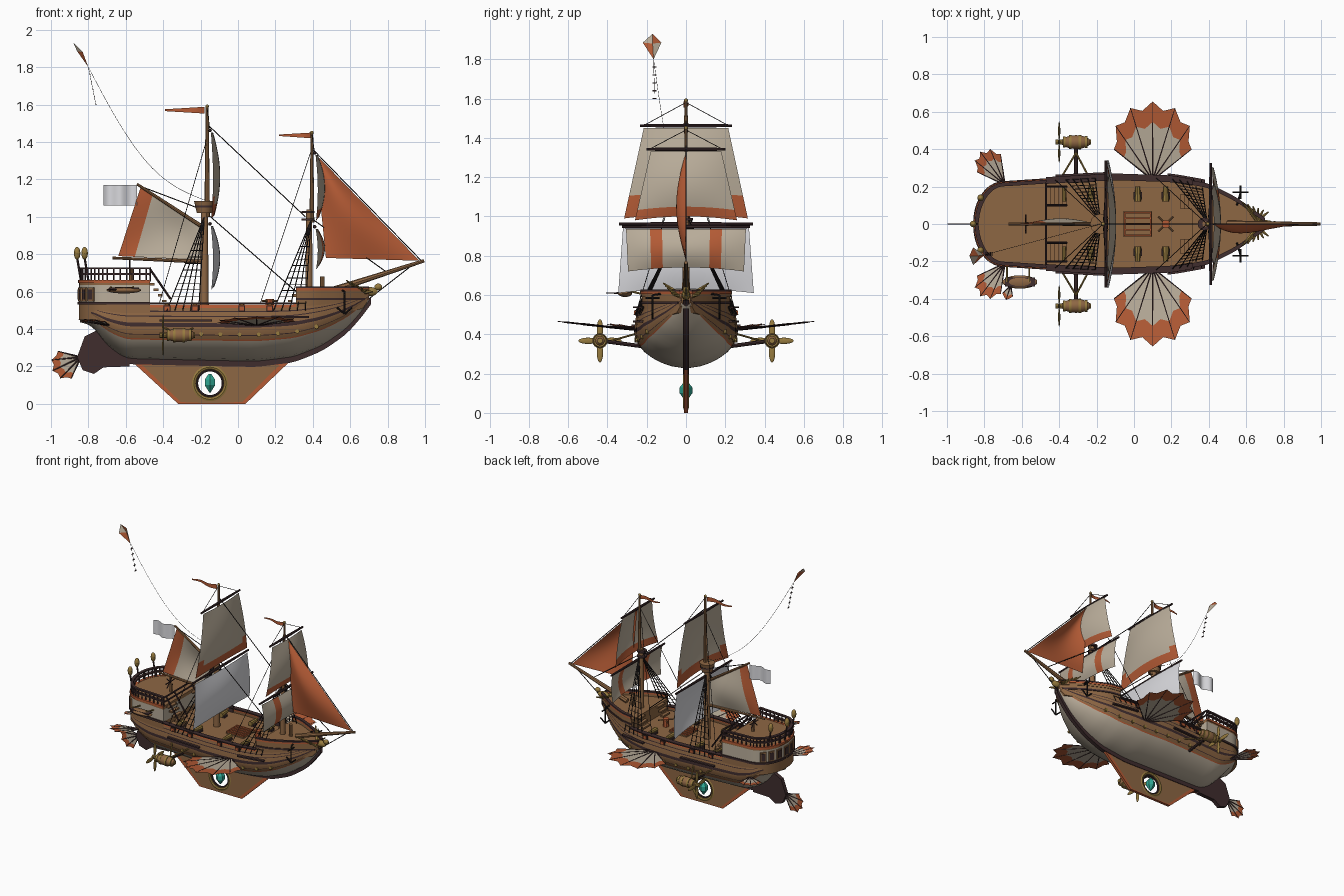
import bpy, bmesh
from math import sin, cos, pi, atan2, sqrt, radians
from mathutils import Vector, Matrix

if "Cube" in bpy.data.objects:
    bpy.data.objects.remove(bpy.data.objects["Cube"])

def material(name, *rgb):
    m = bpy.data.materials.new(name)
    m.use_nodes = True
    m.diffuse_color = (*rgb, 1)
    m.node_tree.nodes["Principled BSDF"].inputs["Base Color"].default_value = (*rgb, 1)
    return m

wood = material("wood", .27, .135, .057)
dark = material("dark wood", .05, .026, .027)
orange = material("orange cloth", .46, .105, .036)
cream = material("cream cloth", .49, .42, .325)
pale = material("pale cloth", .7, .7, .73)
brass = material("brass", .31, .2, .05)
teal = material("teal crystal", .03, .4, .3)
black = material("black rope", .015, .012, .012)
made = []

def link(name, mesh, mats):
    ob = bpy.data.objects.new(name, mesh)
    for m in mats:
        mesh.materials.append(m)
    bpy.context.collection.objects.link(ob)
    made.append(ob)
    return ob

def build(name, verts, faces, mats, index=None):
    mesh = bpy.data.meshes.new(name)
    mesh.from_pydata(verts, [], faces)
    ob = link(name, mesh, mats)
    for i, p in enumerate(mesh.polygons):
        p.material_index = index[i] if index else 0
    return ob

def grid(name, us, vs, fn, mats, rule=lambda u, v: 0):
    n = len(vs)
    verts = [fn(u, v) for u in us for v in vs]
    faces, index = [], []
    for i in range(len(us) - 1):
        for j in range(n - 1):
            faces.append((i*n + j, i*n + j + 1, i*n + n + j + 1, i*n + n + j))
            index.append(rule((us[i] + us[i+1]) / 2, (vs[j] + vs[j+1]) / 2))
    return build(name, verts, faces, mats, index)

def steps(n, a=0, b=1):
    return [a + (b - a) * i / n for i in range(n + 1)]

def solid(name, mat, fill):
    bm, mesh = bmesh.new(), bpy.data.meshes.new(name)
    fill(bm)
    bm.to_mesh(mesh)
    bm.free()
    return link(name, mesh, [mat])

def rods(name, segs, r, mat, tip=None, sides=8):
    def fill(bm):
        for a, b in segs:
            a, b = Vector(a), Vector(b)
            m = Matrix.Translation((a + b) / 2) @ (b - a).to_track_quat('Z', 'Y').to_matrix().to_4x4()
            bmesh.ops.create_cone(bm, cap_ends=True, segments=sides, radius1=r, depth=(b - a).length,
                                  radius2=r if tip is None else tip, matrix=m)
    return solid(name, mat, fill)

def boxes(name, items, mat, turn=0):
    def fill(bm):
        for c, s in items:
            m = Matrix.Translation(c) @ Matrix.Rotation(turn, 4, 'Z') @ Matrix.Diagonal((*s, 1))
            bmesh.ops.create_cube(bm, size=1, matrix=m)
    return solid(name, mat, fill)

def balls(name, items, mat, detail=10):
    def fill(bm):
        for c, s in items:
            bmesh.ops.create_uvsphere(bm, u_segments=detail, v_segments=detail, radius=1,
                                      matrix=Matrix.Translation(c) @ Matrix.Diagonal((*s, 1)))
    return solid(name, mat, fill)

# Hull shape: keel height, half breadth and section
KEEL = [(-.9, .45), (-.78, .42), (-.7, .31), (-.6, .24), (.1, .225), (.3, .25), (.45, .31), (.58, .4), (.66, .49), (.74, .6)]
WIDE = [(-.9, .21), (-.7, .215), (-.4, .235), (-.1, .25), (.2, .24), (.4, .205), (.55, .13), (.66, .05), (.72, .005), (.8, 0)]
END, ROUND = -.7, .145

def table(t, x):
    for (a, p), (b, q) in zip(t, t[1:]):
        if x <= b:
            return p + (q - p) * (x - a) / (b - a)

def soft(t, x):
    return sum(table(t, x + d) for d in (-.03, -.015, 0, .015, .03)) / 5

def stern(x):
    return max(0, min(1, (END - x) / ROUND))

def keel(x):
    return soft(KEEL, x)

def width(x):
    return soft(WIDE, x) * sqrt(1 - stern(x)**2)

def sheer(x):
    return .53 + .25 * max(0, x - .2)**2

def hull_point(x, t, side, out=0):
    k = min(1, t / .65)
    f = 1.06 * (1 - (1 - k)**2.2)**.6 - .06 * max(0, t - .65) / .35
    return (x, side * (width(x) * f + out), keel(x) + (sheer(x) - keel(x)) * t)

def stations(a, b):
    xs = [END - ROUND * cos(i * pi / 20) for i in range(10)] + steps(40, END, .7)
    return [a] + [x for x in xs if a + .001 < x < b - .001] + [b]

def band(name, x0, x1, z0, z1, out, thick, mat):
    # Strip or solid deck that follows the plan of the hull, on both sides
    verts, faces, xs = [], [], stations(x0, x1)
    for side in (1, -1):
        base = len(verts)
        for i, x in enumerate(xs):
            low = max(z0, keel(x) + .01)
            o, n = side * (width(x) + out), side * max(width(x) + out - thick, 0)
            xo = x - out * stern(x)
            xi = xo if thick == 1 else xo + thick * stern(x)
            verts += [(xo, o, low), (xo, o, z1), (xi, n, z1), (xi, n, low)]
            if i:
                q = base + 4 * i
                faces += [(q - 4 + j, q - 4 + (j + 1) % 4, q + (j + 1) % 4, q + j) for j in range(4)]
        faces += [tuple(range(base, base + 4)), tuple(range(q, q + 4))]
    return build(name, verts, faces, [mat])

# Hull with painted strakes
levels = [0, .04, .1, .18, .27, .36, .385, .45, .465, .54, .6, .67, .78, .8, .87, .89, .945, 1]
def strake(u, v):
    t = abs(v)
    if t < .36: return 1
    if t < .385 or t > .945: return 2
    return 3 if .45 < t < .465 or .6 < t < .67 or .78 < t < .8 or .87 < t < .89 else 0
grid("hull", stations(-.845, .7), [-t for t in reversed(levels[1:])] + levels,
     lambda x, v: hull_point(x, abs(v), 1 if v > 0 else -1), [wood, cream, orange, dark], strake)
grid("keel_and_stem", steps(40, -.72, .71), steps(4), lambda x, v: (
     x, .014 * (1 if v in (.25, .5) else -1), keel(x) + (.015 if .4 < v < .8 else -.028)), [dark])

# Decks and castles
band("main_deck", -.84, .35, .47, .5, 0, 1, wood)
band("gunwale", -.47, .31, .533, .541, .02, .036, dark)
band("forecastle", .31, .69, .5, .59, .002, 1, wood)
band("forecastle_wale", .31, .68, .555, .567, .008, .02, dark)
band("forecastle_bulwark", .31, .69, .59, .61, .006, .015, wood)
band("forecastle_trim", .31, .7, .606, .618, .01, .02, orange)
band("forecastle_rail", .31, .7, .618, .628, .012, .024, dark)
band("poop_base", -.845, -.47, .45, .54, .006, 1, wood)
band("poop_wall", -.845, -.47, .54, .635, .004, 1, cream)
band("poop_deck", -.845, -.47, .635, .66, .004, 1, wood)
band("poop_trim", -.845, -.47, .645, .662, .01, .02, orange)
band("poop_ledge", -.845, -.47, .53, .545, .014, .02, dark)
for z in (.69, .72):
    band("poop_rail", -.845, -.47, z, z + .01, .006, .02, dark)
band("side_channel", -.42, -.14, .44, .45, .03, .05, dark)
band("fore_channel", .18, .38, .46, .47, .03, .05, dark)
posts = [(x, s * width(x)) for x in stations(-.84, -.47) for s in (1, -1)]
rods("poop_balusters", [((x, y, .655), (x, y, .725)) for x, y in posts], .005, dark, sides=6)
rods("poop_front_rail", [((-.47, -.22, z), (-.47, .22, z)) for z in (.69, .725)], .006, dark)
for s in (1, -1):
    boxes("poop_stairs", [((-.46 + .022*i, s*.15, .64 - .03*i), (.026, .09, .012)) for i in range(5)], wood)
    rods("stair_rail", [((-.47, s*y, .72), (-.36, s*y, .56)) for y in (.1, .2)], .006, dark)
    boxes("forecastle_stairs", [((.3 - .02*i, s*.12, .58 - .03*i), (.024, .08, .012)) for i in range(3)], wood)
for i in range(-3, 4):
    a = i * .32
    c = Vector((END - (ROUND + .004) * cos(a), .222 * sin(a), .585))
    t = atan2(sin(a) / .22, -cos(a) / ROUND)
    boxes("stern_window_frame", [(c, (.012, .045, .075))], wood, t)
    boxes("stern_window", [(c, (.018, .03, .055))], dark, t)

# Deck fittings
boxes("hatch_frame", [((.02, 0, .503), (.15, .14, .012))], wood)
boxes("hatch_bars", [((.02, -.06 + .03*i, .512), (.14, .009, .012)) for i in range(5)], orange)
boxes("hatch_sides", [((.02 + s*.07, 0, .512), (.008, .13, .012)) for s in (1, -1)], orange)
rods("capstan", [((.17, 0, .5), (.17, 0, .56))], .022, orange)
rods("capstan_bars", [((.13, s*.04, .55), (.21, -s*.04, .55)) for s in (1, -1)], .005, wood)
rods("bow_bollard", [((.45, 0, .59), (.45, 0, .68))], .012, wood)
guns = [(x, s) for x in (-.38, -.23, .02, .17) for s in (1, -1)]
rods("cannons", [((x, s*.12, .522), (x, s*.2, .526)) for x, s in guns], .018, brass, .012)
boxes("gun_carriages", [((x, s*.15, .506), (.045, .04, .016)) for x, s in guns], dark)
boxes("gun_ports", [((x, s*(width(x) + .006), .51), (.036, .016, .03)) for x, s in guns], dark)
boxes("gun_port_lids", [((x, s*(width(x) + .012), .51), (.026, .012, .022)) for x, s in guns], orange)
dots = [hull_point(x, .47, s, d) for x in steps(7, -.3, .42) for s in (1, -1) for d in (-.01, .008)]
rods("portholes", list(zip(dots[::2], dots[1::2])), .012, brass)
rods("helm_post", [((-.57, 0, .66), (-.57, 0, .72))], .012, wood)
rods("helm_spokes", [((-.58, -.05*cos(a), .73 - .05*sin(a)), (-.58, .05*cos(a), .73 + .05*sin(a)))
                     for a in (0, pi/4, pi/2, 3*pi/4)], .004, dark)
for x, y in ((-.86, 0), (-.82, .14), (-.82, -.14)):
    rods("lantern_post", [((x + .02, y, .66), (x, y, .78))], .006, dark)
    balls("lantern", [((x, y, .805), (.018, .018, .034))], brass)

# Fin with round opening and crystal
corners = [Vector(p) for p in ((.42, .11), (-.41, .11), (-.17, -.11), (.19, -.11))]
def fin_reach(a):
    d, best = Vector((cos(a), sin(a))), 9
    for p, q in zip(corners, corners[1:] + corners[:1]):
        n = Vector((q.y - p.y, p.x - q.x))
        if n.dot(d) > 0:
            best = min(best, n.dot(p) / n.dot(d))
    return best
angles = sorted(steps(48, -pi, pi) + [atan2(p.y, p.x) for p in corners])
def fin_point(a, v):
    r = .08 + (fin_reach(a) - .08) * v
    return (-.15 + r * cos(a), 0, .11 + r * sin(a))
fin = grid("keel_fin", angles, [0, .5, .86, 1], fin_point, [wood, orange], lambda u, v: 1 if v > .86 else 0)
fin.modifiers.new("seam", "WELD")
fin.modifiers.new("thickness", "SOLIDIFY").thickness = .02
fin.modifiers["thickness"].offset = 0
made.remove(fin)
for r, t, mat in ((.086, .014, brass), (.07, .007, dark)):
    bpy.ops.mesh.primitive_torus_add(major_radius=r, minor_radius=t, major_segments=40, minor_segments=8,
                                     location=(-.15, 0, .11), rotation=(pi/2, 0, 0))
    bpy.context.object.name = "crystal_ring"
    bpy.context.object.data.materials.append(mat)
    made.append(bpy.context.object)
rods("crystal_middle", [((-.15, 0, .1), (-.15, 0, .13))], .032, teal, sides=6)
rods("crystal_top", [((-.15, 0, .13), (-.15, 0, .16))], .032, teal, .008, 6)
rods("crystal_bottom", [((-.15, 0, .1), (-.15, 0, .06))], .032, teal, .004, 6)

# Rudder
rudder = build("rudder", [(x, 0, z) for x, z in ((-.58, .2), (-.72, .195), (-.77, .16), (-.83, .18), (-.86, .25),
                          (-.82, .36), (-.76, .39), (-.7, .33), (-.58, .24))], [tuple(range(9))], [dark])
rudder.modifiers.new("thickness", "SOLIDIFY").thickness = .03
rudder.modifiers["thickness"].offset = 0
made.remove(rudder)

# Ribbed wings and tail fans
def fan(name, pivot, ahead, across, r, spread, n, shrink=.25):
    pivot, ahead, across = Vector(pivot), Vector(ahead), Vector(across)
    def point(u, v):
        a, k = (2*u - 1) * spread, round(u * 2 * n)
        reach = r * v * (1 - shrink * (2*u - 1)**2) * (1 if k % 2 == 0 or v < .5 else .9)
        return pivot + (ahead * cos(a) + across * sin(a)) * reach
    grid(name, steps(2 * n), [.05, .4, .74, 1], point, [cream, orange], lambda u, v: 1 if v > .74 else 0)
    rods(name + "_ribs", [(pivot, point(u, 1)) for u in steps(n)], .005, dark, .002, 6)
for s in (1, -1):
    fan("wing", (.1, s*.235, .42), (0, s, .11), (1, 0, .02), .42, .9, 6, .37)
    fan("tail_fan", (-.69, s*.21, .42), (-.6, s*.8, .15), (.8, s*.6, 0), .22, .5, 4)
fan("rudder_fan", (-.84, 0, .25), (-.87, 0, -.42), (-.42, 0, .87), .175, .7, 4)

# Engines with propellers
for s in (1, -1):
    y, z = s*.438, .367
    balls("engine_barrel", [((-.31, y, z), (.08, .037, .037))], wood, 16)
    for x, r in ((-.372, .03), (-.34, .038), (-.29, .039), (-.256, .032)):
        rods("engine_hoop", [((x - .007, y, z), (x + .007, y, z))], r, brass, sides=16)
    rods("propeller_shaft", [((-.42, y, z), (-.23, y, z))], .014, brass)
    balls("propeller_blades", [((-.4, y + dy*.06, z + dz*.06), (.006, .016 + abs(dy)*.034, .016 + abs(dz)*.034))
                               for dy, dz in ((1, 0), (-1, 0), (0, 1), (0, -1))], brass)
    rods("engine_arm", [((-.31, s*.23, .34), (-.31, s*.43, z))], .01, dark)
    rods("engine_struts", [((x, s*.23, .41), (-.31, s*.38, z)) for x in (-.4, -.23)], .005, brass)

# Masts, bowsprit, yards
MAIN, FORE = -.18, .39
rods("main_mast", [((MAIN, 0, .5), (MAIN, 0, 1.08))], .024, wood, .018, 12)
rods("main_topmast", [((MAIN + .015, 0, 1), (MAIN + .015, 0, 1.59))], .015, wood, .008)
rods("fore_mast", [((FORE - .01, 0, .58), (FORE - .01, 0, 1.04))], .02, wood, .015, 12)
rods("fore_topmast", [((FORE + .005, 0, .97), (FORE + .005, 0, 1.45))], .013, wood, .007)
rods("bowsprit", [((.5, 0, .605), (.995, 0, .765))], .019, wood, .009)
rods("crows_nest", [((MAIN, 0, 1.02), (MAIN, 0, 1.085))], .04, wood, .055, 12)
rods("crows_nest_hoop", [((MAIN, 0, 1.05), (MAIN, 0, 1.06))], .051, dark, sides=12)
rods("fore_platform", [((.375, 0, z), (.375, 0, z + .012)) for z in (.98, 1.02)], .035, dark, sides=12)
balls("mast_caps", [((MAIN + .015, 0, 1.59), (.01, .01, .01)), ((FORE + .005, 0, 1.45), (.01, .01, .01))], brass)
rods("spanker_gaff", [((MAIN, 0, .94), (-.54, 0, 1.175))], .011, wood, .007)
rods("spanker_boom", [((MAIN, 0, .76), (-.67, 0, .78))], .011, wood, .007)

# Square sails, each bulging forward under its yard
def square_sail(name, x, top, low, wide_top, wide_low, mats, rule):
    def point(u, v):
        w = wide_top + (wide_low - wide_top) * v
        return (x + .055 * (1 - .7*u*u) * sin(pi * (.1 + .75*v)), w * u, top + (low - top) * v + .02 * v * (1 - u*u))
    grid(name, steps(20, -1, 1), steps(20), point, mats, rule)
    rods(name + "_yard", [((x, s * (wide_top + .02), top + .012), (x, 0, top + .012)) for s in (1, -1)], .007, dark, .01)
square_sail("main_topsail", -.15, 1.45, .99, .215, .315, [cream, orange],
            lambda u, v: 1 if v > .85 or (v > .75 and abs(u) > .8) else 0)
square_sail("main_course", -.15, .95, .61, .32, .345, [pale], lambda u, v: 0)
square_sail("fore_topsail", .41, 1.33, .98, .18, .26, [cream, orange], lambda u, v: 1 if v > .85 else 0)
square_sail("fore_course", .41, .935, .72, .305, .295, [cream, orange], lambda u, v: 1 if .4 < abs(u) < .6 else 0)

# Fore and aft sails and flags, from four corners with a sideways belly
def sheet(name, corner, belly, mats, rule=lambda u, v: 0, waves=1):
    a, b, c, d = [Vector((x, 0, z)) for x, z in corner]
    def point(u, v):
        p = (a.lerp(b, u)).lerp(d.lerp(c, u), v)
        p.y = belly * sin(pi * u * waves) * (sin(pi * v) if waves == 1 else 1)
        return p
    grid(name, steps(20), steps(12), point, mats, rule)
sheet("spanker", ((-.52, 1.16), (-.2, .95), (-.2, .77), (-.64, .79)), .03, [cream, orange], lambda u, v: 1 if u < .2 else 0)
sheet("jib", ((.415, 1.33), (.42, 1.33), (.97, .765), (.47, .78)), -.05, [orange])
sheet("stern_flag", ((-.72, 1.17), (-.54, 1.17), (-.54, 1.06), (-.72, 1.06)), .012, [pale], waves=3)
sheet("main_pennant", ((-.39, 1.575), (MAIN, 1.588), (MAIN, 1.552), (-.39, 1.565)), .012, [orange], waves=2)
sheet("fore_pennant", ((.22, 1.44), (FORE, 1.45), (FORE, 1.42), (.22, 1.432)), .01, [orange], waves=2)

# Rigging
for mx, top in ((MAIN, 1), (FORE, .98)):
    for s in (1, -1):
        feet = [Vector((x, s * (width(x) + .02), .5)) for x in steps(4, mx - .2, mx - .03)]
        head = Vector((mx, s * .015, top))
        rods("shrouds", [(f, head) for f in feet], .003, black, sides=5)
        rods("ratlines", [(feet[0].lerp(head, t), feet[-1].lerp(head, t)) for t in steps(11, .08, .85)], .002, black, sides=4)
stays = [((-.16, 0, 1.49), (.36, 0, 1)), ((-.17, 0, 1.02), (.31, 0, .6)), ((.4, 0, 1.36), (.98, 0, .765)),
         ((.38, 0, 1), (.8, 0, .7)), ((.66, 0, .53), (.93, 0, .74)), ((-.54, 0, 1.17), (-.17, 0, 1.03))]
rods("stays", stays, .003, black, sides=5)
for s in (1, -1):
    rods("backstays", [((-.165, 0, 1.42), (-.42, s*.235, .54)), ((.39, 0, 1.35), (.12, s*.245, .54)),
                       ((-.165, 0, 1.58), (-.15, s*.22, 1.46)), ((.395, 0, 1.44), (.41, s*.19, 1.34))], .002, black, sides=5)

# Kite on its line
build("kite", [(-.88, -.17, 1.93), (-.86, -.22, 1.885), (-.8, -.165, 1.8), (-.86, -.125, 1.885), (-.83, -.17, 1.88)],
      [(0, 1, 4), (1, 2, 4), (2, 3, 4), (3, 0, 4)], [cream, orange], [0, 1, 0, 1])
line = [(-.8 + .62*t, -.165 + .165*t, 1.8 - .71*t - .15 * sin(pi*t)) for t in steps(20)]
rods("kite_line", list(zip(line, line[1:])), .001, black, sides=4)
rods("kite_tail", [((-.8, -.165, 1.8), (-.76, -.16, 1.6))], .001, black, sides=4)
boxes("kite_bows", [((-.8 + .008*i, -.16, 1.8 - .04*i), (.005, .02, .006)) for i in range(1, 6)], dark)

# Figurehead, anchors and dinghy
balls("figurehead", [((.7, 0, .6), (.05, .022, .025)), ((.75, 0, .625), (.022, .016, .018))], brass)
for s in (1, -1):
    rods("figurehead_wing", [((.66, s*.02, .595), (.58 + .028*i, s*(.115 - .01*i), .66 - .012*i)) for i in range(6)], .014, brass, .004, 6)
    y = s * .17
    rods("anchor", [((.57, y, .48), (.57, y, .6)), ((.57, y - .035, .585), (.57, y + .035, .585)),
                    ((.57, y, .48), (.61, y, .515)), ((.57, y, .48), (.53, y, .515)), ((.57, y, .6), (.55, s*.1, .61))], .005, black)
balls("dinghy", [((-.61, -.31, .608), (.095, .036, .018))], wood, 14)
boxes("dinghy_rim", [((-.61, -.31, .618), (.16, .05, .008))], dark)
rods("dinghy_davits", [((x, -.2, .6), (x, -.31, .625)) for x in (-.68, -.56)], .005, brass)
fan("dinghy_fin", (-.66, -.33, .61), (-.3, -.95, 0), (.95, -.3, 0), .08, .5, 2)

# Smooth shading with sharp edges kept
bpy.ops.object.select_all(action='DESELECT')
for ob in made:
    ob.select_set(True)
bpy.context.view_layer.objects.active = made[0]
bpy.ops.object.shade_smooth_by_angle(angle=radians(35))
